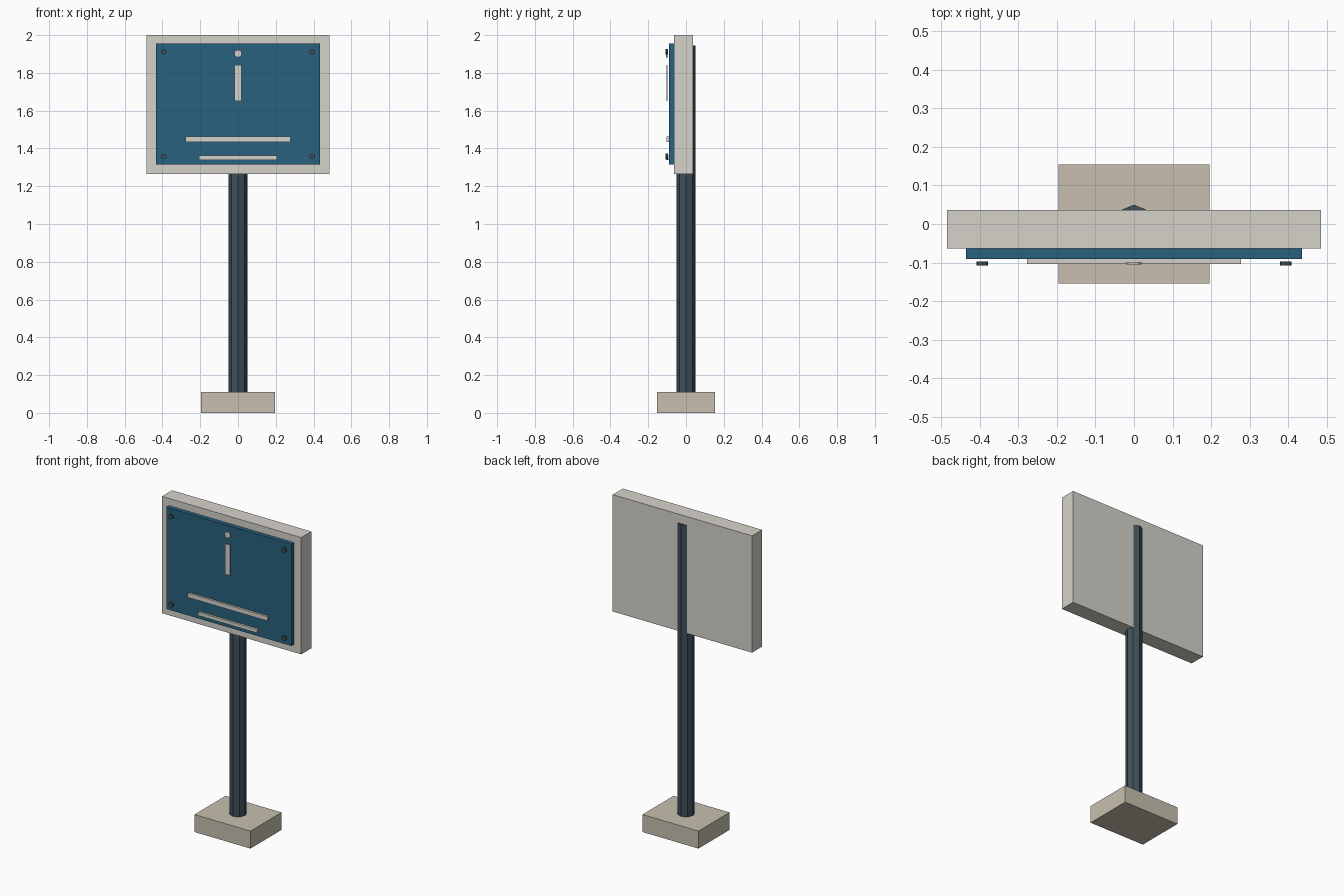
import bpy
from math import pi

if "Cube" in bpy.data.objects:
    bpy.data.objects.remove(bpy.data.objects["Cube"])


def material(name, rgb):
    m = bpy.data.materials.new(name)
    m.diffuse_color = (*rgb, 1)
    m.use_nodes = True
    m.node_tree.nodes["Principled BSDF"].inputs["Base Color"].default_value = m.diffuse_color
    return m


stone = material("stone", (0.58, 0.53, 0.43))
steel = material("steel", (0.05, 0.08, 0.10))
cream = material("cream", (0.67, 0.65, 0.59))
blue = material("blue", (0.02, 0.12, 0.21))


def box(name, x, y, z, mat):
    """Box between (min, max) pairs on each axis."""
    bpy.ops.mesh.primitive_cube_add(size=1, location=[(a + b) / 2 for a, b in (x, y, z)])
    o = bpy.context.object
    o.name = name
    o.scale = [b - a for a, b in (x, y, z)]
    bpy.ops.object.transform_apply(location=False, rotation=False, scale=True)
    o.data.materials.append(mat)


def cylinder(name, sides, radius, depth, loc, mat, rot=(0, 0, 0)):
    bpy.ops.mesh.primitive_cylinder_add(vertices=sides, radius=radius, depth=depth,
                                        location=loc, rotation=rot)
    o = bpy.context.object
    o.name = name
    o.data.materials.append(mat)


# Foot block and octagonal post
box("base", (-0.195, 0.195), (-0.154, 0.154), (0, 0.11), stone)
cylinder("post", 8, 0.05, 1.845, (0, 0, 1.0225), steel)

# Sign board and raised face plate
box("sign_board", (-0.485, 0.485), (-0.064, 0.036), (1.265, 2.0), cream)
box("face_plate", (-0.435, 0.435), (-0.091, -0.062), (1.315, 1.955), blue)

# Raised symbol: dot and stem
cylinder("symbol_dot", 12, 0.02, 0.006, (0, -0.102, 1.902), cream, (pi / 2, 0, 0))
box("symbol_stem", (-0.018, 0.018), (-0.104, -0.099), (1.65, 1.842), cream)

# Two information bars
box("upper_bar", (-0.277, 0.277), (-0.104, -0.090), (1.435, 1.462), cream)
box("lower_bar", (-0.206, 0.206), (-0.104, -0.090), (1.34, 1.362), cream)

# Corner bolts
for x in (-0.393, 0.393):
    for z in (1.357, 1.912):
        cylinder("corner_bolt", 8, 0.015, 0.011, (x, -0.102, z), steel, (pi / 2, 0, 0))
